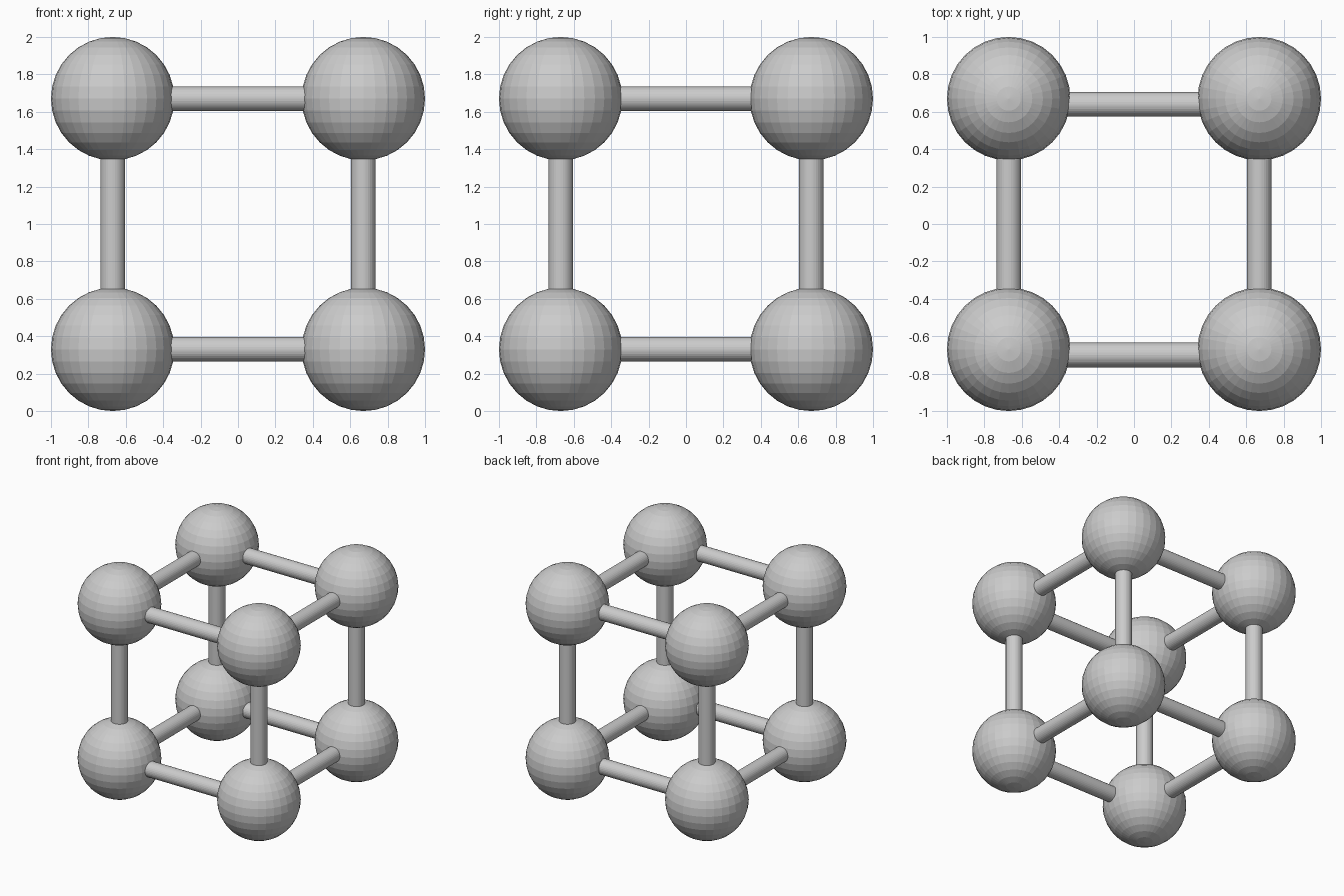
import bpy
from math import pi

if "Cube" in bpy.data.objects:
    bpy.data.objects.remove(bpy.data.objects["Cube"])

C = 0.67        # half spacing of the ball centres
R = 0.33        # ball radius
ROD = 0.066     # rod radius
MID = 1.0       # height of the cube centre
SHIFT = -0.03   # the left-right rods sit slightly towards the front


def ball(name, loc):
    bpy.ops.mesh.primitive_uv_sphere_add(segments=32, ring_count=16, radius=R, location=loc)
    bpy.context.object.name = name


def rod(name, loc, rot):
    bpy.ops.mesh.primitive_cylinder_add(vertices=32, radius=ROD, depth=2 * C,
                                        location=loc, rotation=rot)
    bpy.context.object.name = name


# Corner balls
for x in (-C, C):
    for y in (-C, C):
        for z in (-C, C):
            ball("corner_ball", (x, y, MID + z))

# Connecting rods along the cube edges
for a in (-C, C):
    for b in (-C, C):
        rod("width_rod", (0, a + SHIFT, MID + b), (0, pi / 2, 0))
        rod("depth_rod", (a, 0, MID + b), (pi / 2, 0, 0))
        rod("upright_rod", (a, b, MID), (0, 0, 0))
